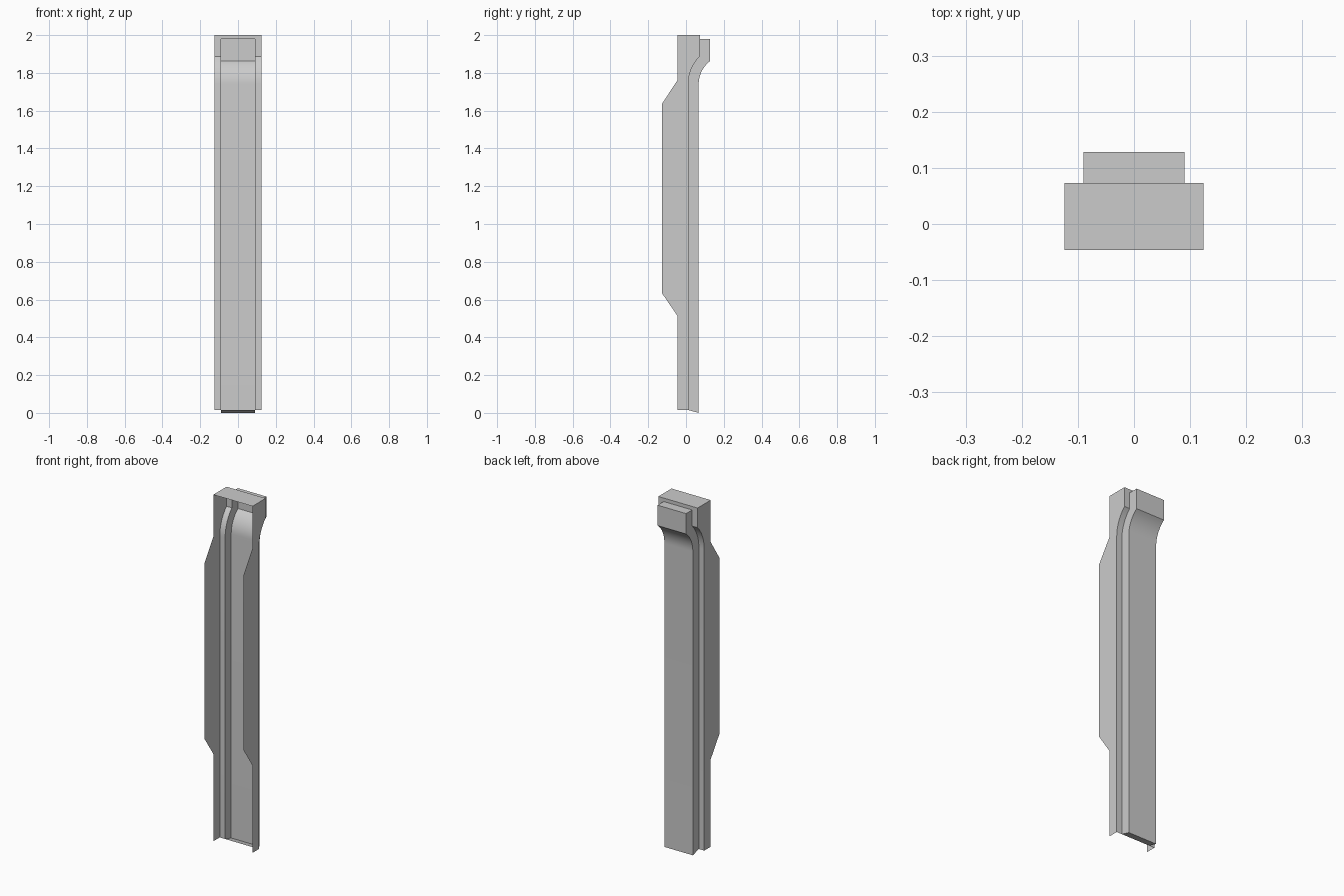
import bpy
from math import sin, cos, acos

cube = bpy.data.objects.get("Cube")
if cube:
    bpy.data.objects.remove(cube)

grey = bpy.data.materials.new("plain_grey")
grey.use_nodes = True
grey.diffuse_color = (0.6, 0.6, 0.6, 1)
grey.node_tree.nodes["Principled BSDF"].inputs["Base Color"].default_value = (0.6, 0.6, 0.6, 1)

HALF, INNER = 0.124, 0.09        # half widths of the shell and of the raised rib
BEND_Z, RIB_TOP, TOP = 1.74, 1.98, 2.0
RISE, RADIUS, DEPTH = 0.061, 0.155, 0.055
FLANGE_Y, RIB_Y, FRONT_Y = 0.012, 0.067, -0.046


def add_part(name, verts, faces):
    mesh = bpy.data.meshes.new(name)
    mesh.from_pydata(verts, [], faces)
    mesh.materials.append(grey)
    obj = bpy.data.objects.new(name, mesh)
    bpy.context.collection.objects.link(obj)
    return obj


def bent_path(y, z, radius, steps=10):
    """Straight run, then an arc sweeping backwards, then upright to the rib top."""
    sweep = acos(1 - RISE / radius)
    arc = [(y + radius * (1 - cos(sweep * i / steps)),
            BEND_Z + radius * sin(sweep * i / steps)) for i in range(steps + 1)]
    return [(y, z)] + arc + [(y + RISE, RIB_TOP)]


flange = bent_path(FLANGE_Y, 0.015, RADIUS + DEPTH)
rib = bent_path(RIB_Y, 0.0, RADIUS)
flange_top_y, rib_top_y = flange[-1][0], rib[-1][0]

# Folded back: flange, rib side, rib face, rib side, flange
section = [(-HALF, 0), (-INNER, 0), (-INNER, 1), (INNER, 1), (INNER, 0), (HALF, 0)]
verts = [(x, *(rib if raised else flange)[i])
         for i in range(len(flange)) for x, raised in section]
n = len(section)
faces = [(i * n + j, (i + 1) * n + j, (i + 1) * n + j + 1, i * n + j + 1)
         for i in range(len(flange) - 1) for j in range(n - 1)]
channel = add_part("folded_back", verts, faces)
bpy.context.view_layer.objects.active = channel
channel.select_set(True)
bpy.ops.object.shade_smooth_by_angle(angle=0.5)

# Side walls with a deeper middle section
front_edge = [(FRONT_Y, TOP), (FRONT_Y, 1.76), (-0.128, 1.635),
              (-0.128, 0.635), (FRONT_Y, 0.515), (FRONT_Y, 0.015)]
outline = flange + [(flange_top_y, TOP)] + front_edge
for name, x in (("side_wall_left", HALF), ("side_wall_right", -HALF)):
    ring = list(range(len(outline)))
    add_part(name, [(x, y, z) for y, z in outline], [ring[::-1] if x > 0 else ring])


def plate(name, half, start, end):
    """Flat sheet across the width between two (y, z) points."""
    add_part(name, [(-half, *start), (half, *start), (half, *end), (-half, *end)], [(0, 1, 2, 3)])


# Closing sheets at the ends
plate("top_cap", HALF, (FRONT_Y, TOP), (flange_top_y, TOP))
plate("top_back_strip", HALF, (flange_top_y, TOP), (flange_top_y, RIB_TOP))
plate("rib_top_cap", INNER, (flange_top_y, RIB_TOP), (rib_top_y, RIB_TOP))
plate("rib_bottom_cap", INNER, rib[0], flange[0])
